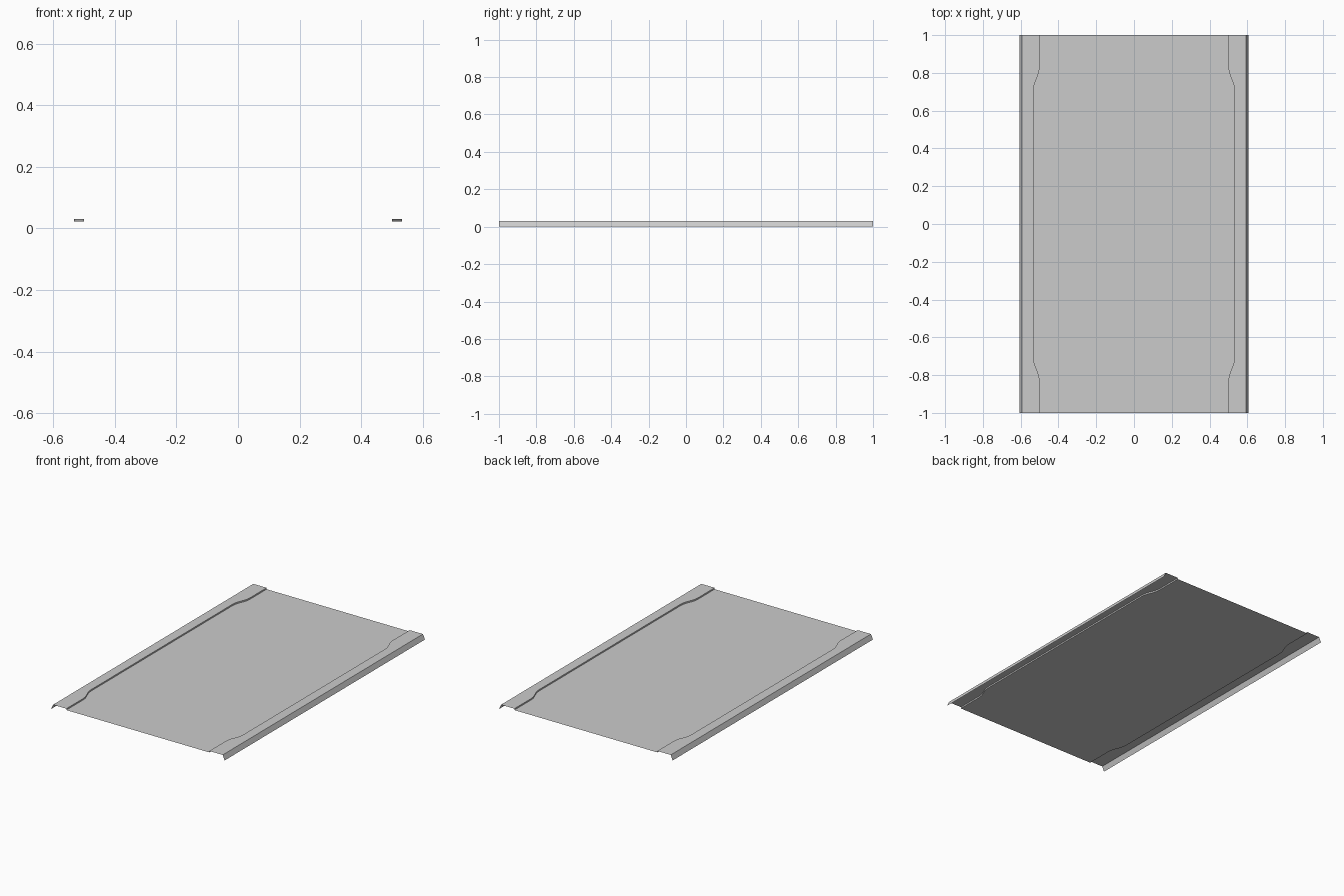
import bpy, math

if "Cube" in bpy.data.objects:
    bpy.data.objects.remove(bpy.data.objects["Cube"])

FLOOR_Z, CURB_Z = 0.022, 0.031
NARROW, WIDE = 0.50, 0.532
CURB_X, SKIRT_X = 0.593, 0.607
Y0, Y1 = 0.71, 0.83          # range of the S-shaped curb transition
STEPS = 6


def curb_line():
    """Inner curb edge as (x, y) from front to back."""
    half = [(NARROW, 1.0)]
    for i in range(STEPS + 1):
        t = i / STEPS
        blend = 0.5 - 0.5 * math.cos(math.pi * t)
        half.append((NARROW + (WIDE - NARROW) * blend, Y1 + (Y0 - Y1) * t))
    return [(x, -y) for x, y in half] + half[::-1]


def sheet(name, rows):
    """Open sheet lofted through rows of points."""
    n = len(rows[0])
    verts = [p for row in rows for p in row]
    faces = [(r * n + c, r * n + c + 1, (r + 1) * n + c + 1, (r + 1) * n + c)
             for r in range(len(rows) - 1) for c in range(n - 1)]
    mesh = bpy.data.meshes.new(name)
    mesh.from_pydata(verts, [], faces)
    mesh.update()
    obj = bpy.data.objects.new(name, mesh)
    bpy.context.collection.objects.link(obj)
    return obj


line = curb_line()

# Road floor between the curbs
sheet("road_floor", [[(-x, y, FLOOR_Z), (x, y, FLOOR_Z)] for x, y in line])

# Raised curb with inner wall, flat top and sloping outer skirt, on both sides
for side, label in ((1, "right"), (-1, "left")):
    rows = []
    for x, y in line:
        row = [(x, FLOOR_Z), (x, CURB_Z), (CURB_X, CURB_Z), (SKIRT_X, 0)]
        rows.append([(side * px, y, pz) for px, pz in row][::side])
    sheet(label + "_curb", rows)
